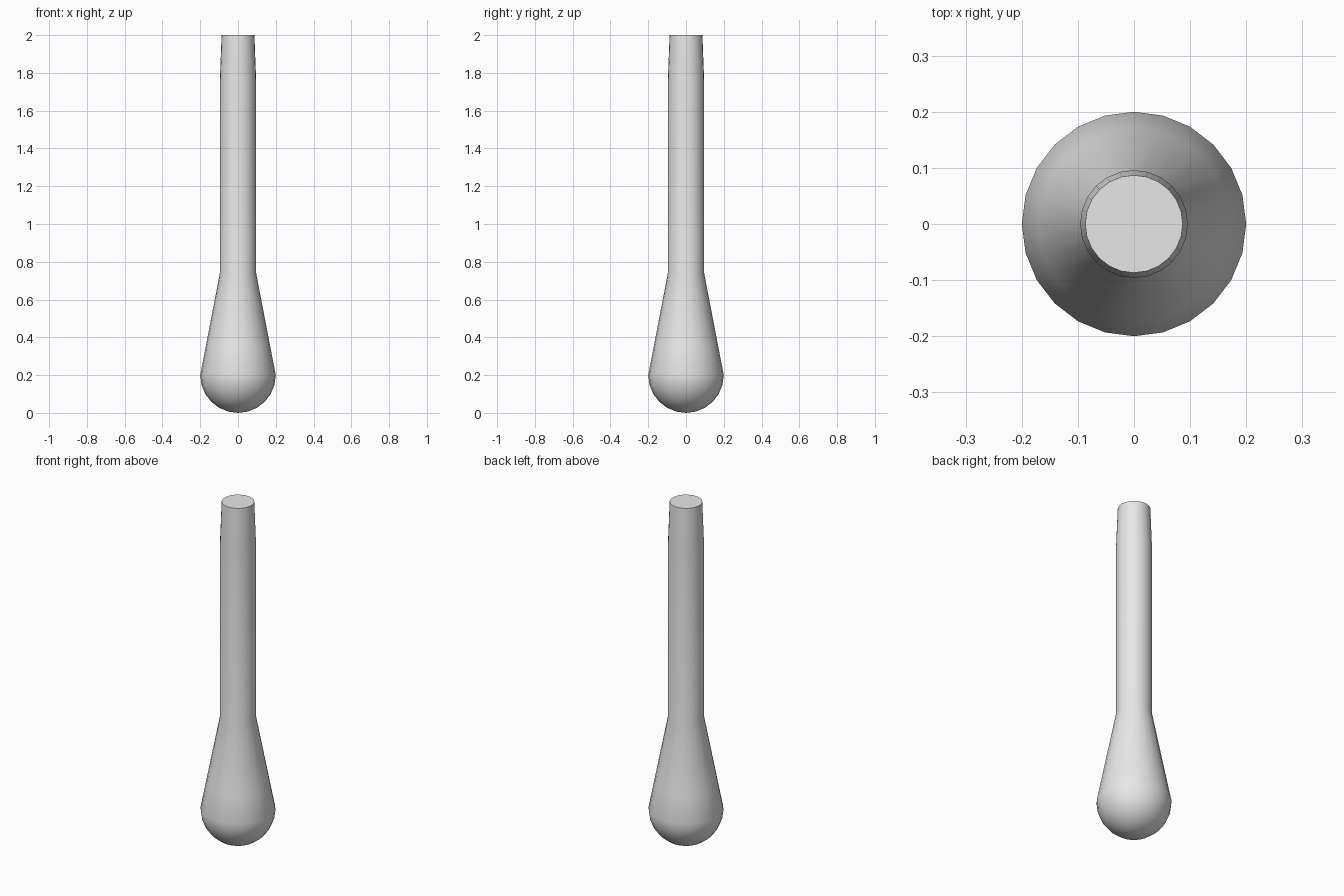
import bpy
import bmesh
from math import sin, cos, pi, radians

default = bpy.data.objects.get("Cube")
if default:
    bpy.data.objects.remove(default, do_unlink=True)

SIDES = 24
BULB = 0.2

# One plain grey
grey = bpy.data.materials.new("light_grey")
grey.use_nodes = True
colour = (0.8, 0.8, 0.8, 1)
grey.diffuse_color = colour
grey.node_tree.nodes["Principled BSDF"].inputs["Base Color"].default_value = colour


def lathe(name, profile, material):
    """Turn (radius, height) points around z; zero radius ends in a point."""
    bm = bmesh.new()
    rings = []
    for radius, z in profile:
        if radius == 0:
            rings.append([bm.verts.new((0, 0, z))])
        else:
            angles = [2 * pi * i / SIDES for i in range(SIDES)]
            rings.append([bm.verts.new((radius * cos(a), radius * sin(a), z))
                          for a in angles])
    for low, high in zip(rings, rings[1:]):
        for i in range(SIDES):
            j = (i + 1) % SIDES
            if len(low) == 1:
                bm.faces.new((low[0], high[j], high[i]))
            else:
                bm.faces.new((low[i], low[j], high[j], high[i]))
    # Flat end cap
    bm.faces.new(rings[-1])
    bmesh.ops.recalc_face_normals(bm, faces=bm.faces)
    mesh = bpy.data.meshes.new(name)
    bm.to_mesh(mesh)
    bm.free()
    mesh.materials.append(material)
    obj = bpy.data.objects.new(name, mesh)
    bpy.context.collection.objects.link(obj)
    return obj


# Round bulb base, long flare, straight shaft and slightly tapered tip
profile = [(0, 0)]
profile += [(BULB * sin(t), BULB - BULB * cos(t))
            for t in (radians(15 * k) for k in range(1, 7))]
profile += [(0.171, 0.35), (0.096, 0.74), (0.096, 1.76), (0.087, 2)]
club = lathe("bulb_and_shaft", profile, grey)

bpy.ops.object.select_all(action="DESELECT")
club.select_set(True)
bpy.context.view_layer.objects.active = club
bpy.ops.object.shade_smooth_by_angle(angle=radians(40))
